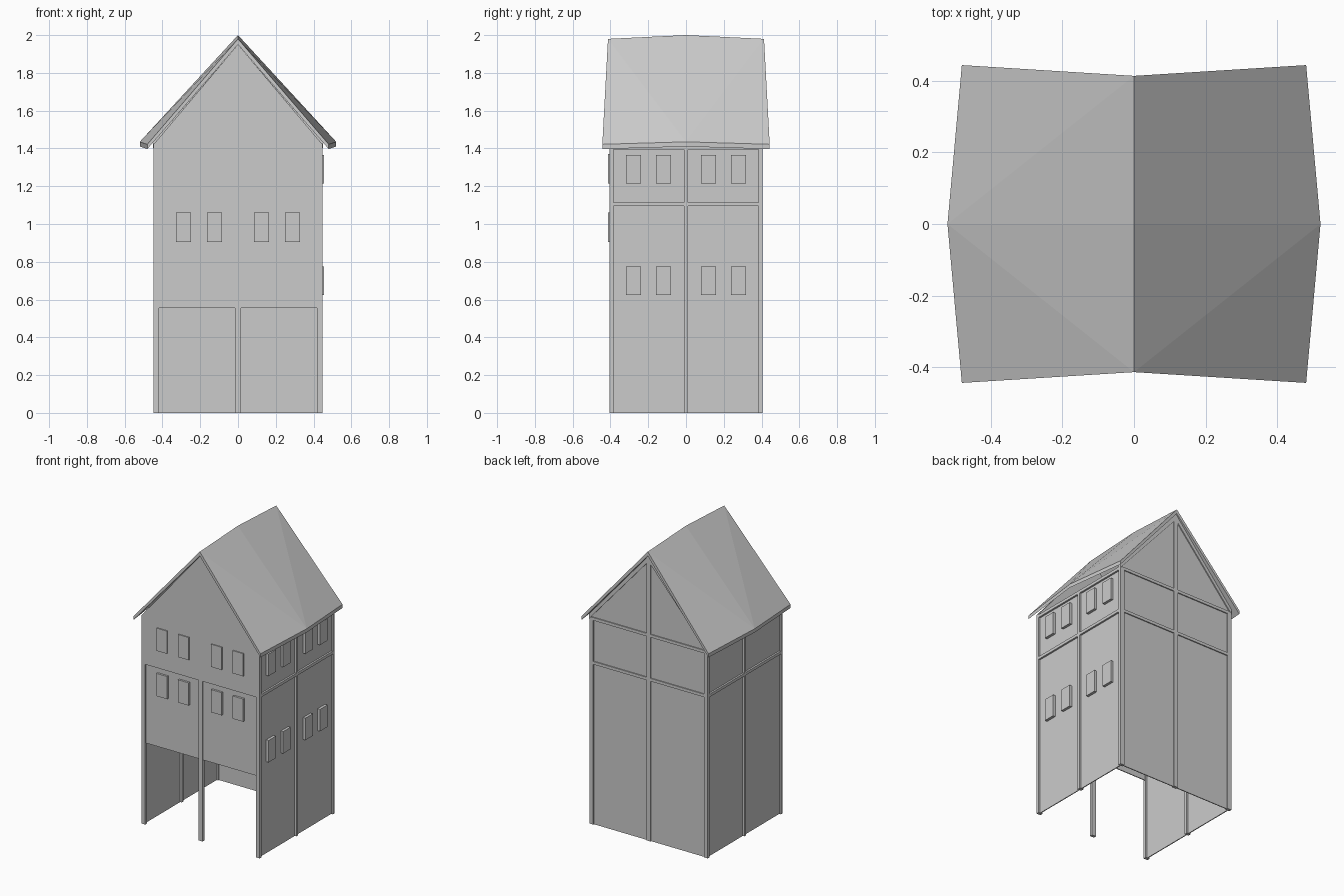
import bpy

if "Cube" in bpy.data.objects:
    bpy.data.objects.remove(bpy.data.objects["Cube"])

X, Y = 0.433, 0.395      # post centre lines
EAVE, MID, PEAK = 1.42, 1.105, 1.95


def mesh(name, verts, faces):
    me = bpy.data.meshes.new(name)
    me.from_pydata(verts, [], faces)
    me.validate()
    ob = bpy.data.objects.new(name, me)
    bpy.context.collection.objects.link(ob)
    return ob


def box(name, x0, x1, y0, y1, z0, z1):
    v = [(x, y, z) for z in (z0, z1) for y in (y0, y1) for x in (x0, x1)]
    f = [(0, 2, 3, 1), (4, 5, 7, 6), (0, 1, 5, 4),
         (2, 6, 7, 3), (0, 4, 6, 2), (1, 3, 7, 5)]
    return mesh(name, v, f)


def prism(name, prof, y0, y1):
    # xz profile extruded along y
    n = len(prof)
    v = [(x, y, z) for y in (y0, y1) for x, z in prof]
    f = [tuple(range(n)), tuple(reversed(range(n, 2 * n)))]
    f += [(i, i + n, (i + 1) % n + n, (i + 1) % n) for i in range(n)]
    return mesh(name, v, f)


# Vertical posts
for sx in (-1, 0, 1):
    for sy in (-1, 0, 1):
        if sx == 0 and sy == 0:
            continue
        top = 1.41 if sx else (MID if sy < 0 else 1.94)
        box("post", sx * X - 0.015, sx * X + 0.015,
            sy * Y - 0.01, sy * Y + 0.01, 0, top)

# Side walls and side beams
for s in (-1, 1):
    box("side_wall", s * X - 0.003, s * X + 0.003, -Y, Y, 0, EAVE)
    for z in (MID, 1.405):
        box("side_beam", s * X - 0.015, s * X + 0.015, -Y, Y, z - 0.01, z + 0.01)

# Back wall with gable, beams and rafters
prism("back_wall", [(-X, 0), (X, 0), (X, EAVE), (0, PEAK), (-X, EAVE)],
      Y - 0.003, Y + 0.003)
for z in (MID, 1.405):
    box("back_beam", -X, X, Y - 0.01, Y + 0.01, z - 0.01, z + 0.01)
for s in (-1, 1):
    prism("back_rafter", [(s * 0.45, 1.40), (s * 0.45, 1.432),
                          (0, 1.948), (0, 1.91)], Y - 0.01, Y + 0.01)

# Front walls: recessed lower panel above the open ground floor, flush upper wall
box("front_lower_wall", -X, X, -Y - 0.003, -Y + 0.003, 0.555, MID)
prism("front_upper_wall", [(-0.448, 1.095), (0.448, 1.095), (0.448, EAVE),
                           (0, PEAK), (-0.448, EAVE)], -Y - 0.01, -Y + 0.01)

# Windows on the front and the right side
for c in (-0.288, -0.125, 0.125, 0.288):
    for z in (0.905, 1.215):
        box("front_window", c - 0.04, c + 0.04, -0.412, -Y, z, z + 0.155)
for c in (-0.278, -0.12, 0.12, 0.278):
    for z in (0.625, 1.215):
        box("side_window", X, 0.454, c - 0.04, c + 0.04, z, z + 0.15)

# Sagging roof: ridge and eaves kink in the middle
for s in (-1, 1):
    top = [(0, -0.413, 1.98), (0, 0, 2.0), (0, 0.413, 1.98),
           (s * 0.48, -0.443, 1.422), (s * 0.52, 0, 1.435), (s * 0.48, 0.443, 1.422)]
    low = [(x, y, z - (0.025 if x else 0.03)) for x, y, z in top]
    tris = [(0, 3, 4), (0, 4, 1), (1, 4, 2), (2, 4, 5)]
    f = tris + [tuple(i + 6 for i in reversed(t)) for t in tris]
    rim = [3, 0, 1, 2, 5, 4]
    f += [(a, b, b + 6, a + 6) for a, b in zip(rim, rim[1:] + rim[:1])
          if not (a < 3 and b < 3)]
    if s < 0:
        f = [tuple(reversed(t)) for t in f]
    mesh("roof_slope", top + low, f)
